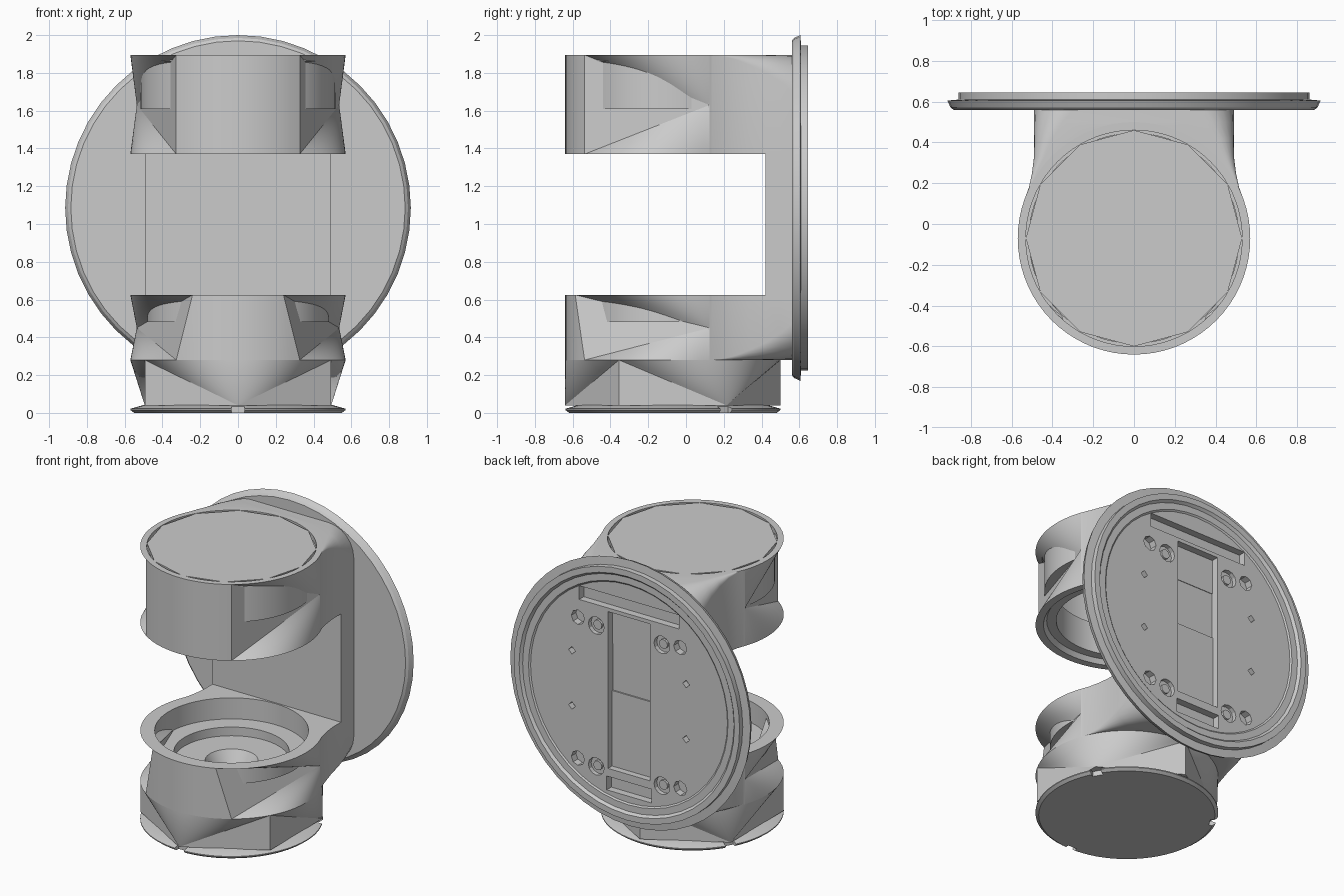
import bpy, bmesh
from math import sin, cos, pi, radians
from mathutils import Matrix, Vector

if "Cube" in bpy.data.objects:
    bpy.data.objects.remove(bpy.data.objects["Cube"], do_unlink=True)

AXIS_Y = -0.07      # centre of the drums
R = 0.57            # drum radius
STEP = 5            # degrees per drum segment
DISC_Z = 1.085      # centre of the mounting disc

grey = bpy.data.materials.new("light_grey")
grey.use_nodes = True
grey.diffuse_color = (0.6, 0.6, 0.6, 1)
grey.node_tree.nodes["Principled BSDF"].inputs["Base Color"].default_value = (0.6, 0.6, 0.6, 1)


def finish(bm, name, smooth=True):
    bmesh.ops.recalc_face_normals(bm, faces=bm.faces)
    mesh = bpy.data.meshes.new(name)
    bm.to_mesh(mesh)
    bm.free()
    obj = bpy.data.objects.new(name, mesh)
    bpy.context.collection.objects.link(obj)
    mesh.materials.append(grey)
    bpy.ops.object.select_all(action='DESELECT')
    obj.select_set(True)
    bpy.context.view_layer.objects.active = obj
    if smooth:
        bpy.ops.object.shade_smooth_by_angle(angle=radians(25))
    return obj


def ring(bm, r, z, step=STEP):
    return [bm.verts.new((r * cos(radians(d)), AXIS_Y + r * sin(radians(d)), z))
            for d in range(0, 360, step)]


def bridge(bm, a, b):
    n = len(a)
    for i in range(n):
        j = (i + 1) % n
        bm.faces.new((a[i], a[j], b[j], b[i]))


def lathe(bm, profile, step=STEP):
    rings = [ring(bm, r, z, step) for r, z in profile]
    for a, b in zip(rings, rings[1:]):
        bridge(bm, a, b)
    bm.faces.new(rings[0])
    bm.faces.new(rings[-1])


def box(bm, lo, hi):
    lo, hi = Vector(lo), Vector(hi)
    size = Matrix.Diagonal((*(hi - lo), 1))
    return bmesh.ops.create_cube(bm, size=1, matrix=Matrix.Translation((lo + hi) / 2) @ size)


def cut(obj, cutter):
    cutter.hide_render = True
    mod = obj.modifiers.new("cut", 'BOOLEAN')
    mod.operation, mod.solver, mod.object = 'DIFFERENCE', 'EXACT', cutter
    bpy.ops.object.select_all(action='DESELECT')
    obj.select_set(True)
    bpy.context.view_layer.objects.active = obj
    bpy.ops.object.modifier_apply(modifier=mod.name)
    bpy.data.objects.remove(cutter, do_unlink=True)


def drum(name, z0, z1, apex_z, low_cut, high_cut, inner, through):
    """Hollow drum whose sides are pinched to one point left and right."""
    bm = bmesh.new()
    lo, hi = ring(bm, R, z0), ring(bm, R, z1)
    end = 20

    def pick(verts, d):
        return verts[(d % 360) // STEP]

    for d in [*range(end, 180 - end, STEP), *range(-180 - high_cut, high_cut, STEP)]:
        bm.faces.new((pick(lo, d), pick(lo, d + STEP), pick(hi, d + STEP), pick(hi, d)))
    for mirror in (False, True):
        def at(verts, d):
            return pick(verts, 180 - d if mirror else d)
        side = -1 if mirror else 1
        apex = bm.verts.new((side * R * cos(radians(end)), AXIS_Y + R * sin(radians(end)), apex_z))
        for verts, start in ((lo, low_cut), (hi, high_cut)):
            for d in range(start, end, STEP):
                bm.faces.new((at(verts, d), at(verts, d + STEP), apex))
            # close the seam behind the pinch point
        bm.faces.new((at(lo, end), at(hi, end), apex))
        bm.faces.new((at(hi, high_cut), at(lo, low_cut), apex))
        for d in range(high_cut, low_cut, STEP):
            bm.faces.new((at(hi, high_cut), at(lo, d), at(lo, d + STEP)))
    last = hi
    for r, z in inner:
        new = ring(bm, r, z)
        bridge(bm, last, new)
        last = new
    if through:
        bridge(bm, last, lo)
    else:
        bm.faces.new(last)
        bm.faces.new(lo)
    return finish(bm, name)


# upper head and its faceted lid
drum("upper_head", 1.37, 1.895, 1.63, -55, -55,
     [(0.53, 1.895), (0.53, 1.86), (0.515, 1.86), (0.515, 1.61), (0.44, 1.61),
      (0.44, 1.40), (0.5, 1.40), (0.52, 1.37)], True)
bm = bmesh.new()
lathe(bm, [(0.53, 1.86), (0.53, 1.893)], 30)
finish(bm, "head_lid", False)

# lower cup with stepped seat
drum("lower_cup", 0.28, 0.625, 0.45, -55, -65,
     [(0.48, 0.625), (0.48, 0.48), (0.36, 0.48), (0.36, 0.42),
      (0.165, 0.42), (0.12, 0.34)], False)

# faceted base: round at the top, six corners at the bottom
bm = bmesh.new()
top, bottom = ring(bm, R, 0.28), ring(bm, R, 0.04, 60)
bottom = {d: bm.verts.new((R * cos(radians(d)), AXIS_Y + R * sin(radians(d)), 0.04))
          for d in range(30, 390, 60)}
bmesh.ops.delete(bm, geom=[v for v in bm.verts[:] if not v.link_faces
                           and v not in top and v not in bottom.values()], context='VERTS')


def base_top(d):
    return top[(d % 360) // STEP]


def base_low(d):
    return bottom[d % 360]


for n in (30, 150, 270):
    for d in range(n - 60, n + 60, STEP):
        bm.faces.new((base_top(d), base_top(d + STEP), base_low(n)))
    bm.faces.new((base_top(n + 60), base_low(n), base_low(n + 60)))
    bm.faces.new((base_top(n + 60), base_low(n + 60), base_low(n + 120)))
bm.faces.new(top)
bm.faces.new([bottom[d] for d in sorted(bottom)])
finish(bm, "base_body")

# bottom flange with three notches
bm = bmesh.new()
lathe(bm, [(0.55, 0), (R, 0.015), (R, 0.022), (0.5, 0.042)])
flange = finish(bm, "base_flange")
bm = bmesh.new()
for n in (30, 150, 270):
    made = box(bm, (0.525, -0.035, -0.05), (0.65, 0.035, 0.1))
    bmesh.ops.transform(bm, verts=made["verts"],
                        matrix=Matrix.Translation((0, AXIS_Y, 0)) @ Matrix.Rotation(radians(n), 4, 'Z'))
cut(flange, finish(bm, "notch_cutter", False))


# arms joining the drums to the disc, their outer corners rounding off
def arm(name, z_inner, z_outer):
    bm = bmesh.new()
    sign = 1 if z_outer > z_inner else -1
    last = None
    for y, w, r in ((0.12, 0.537, 0.002), (0.18, 0.515, 0.005), (0.25, 0.5, 0.02), (0.33, 0.49, 0.05),
                    (0.42, 0.49, 0.09), (0.5, 0.49, 0.14), (0.57, 0.49, 0.2)):
        half = [(w, z_inner)]
        for i in range(7):
            a = i * pi / 12
            half.append((w - r + r * cos(a), z_outer - sign * r * (1 - sin(a))))
        outline = half + [(-x, z) for x, z in reversed(half)]
        new = [bm.verts.new((x, y, z)) for x, z in outline]
        if last:
            bridge(bm, last, new)
        else:
            bm.faces.new(new)
        last = new
    bm.faces.new(last)
    obj = finish(bm, name)
    bm = bmesh.new()
    lathe(bm, [(0.535, z_inner - 0.6), (0.535, z_inner + 0.6)])
    cut(obj, finish(bm, "bore_cutter", False))


arm("upper_arm", 1.37, 1.895)
arm("lower_arm", 0.625, 0.28)

# upright column
bm = bmesh.new()
box(bm, (-0.49, 0.42, 0.6), (0.49, 0.565, 1.4))
finish(bm, "column", False)

# mounting disc, turned around the y axis
bm = bmesh.new()
last = None
for r, y in ((0.885, 0.56), (0.9, 0.572), (0.915, 0.605), (0.86, 0.61), (0.86, 0.645),
             (0.82, 0.645), (0.805, 0.628), (0.76, 0.628), (0.75, 0.62)):
    new = [bm.verts.new((r * cos(i * pi / 24), y, DISC_Z + r * sin(i * pi / 24))) for i in range(48)]
    if last:
        bridge(bm, last, new)
    else:
        bm.faces.new(new)
    last = new
bm.faces.new(last)
disc = finish(bm, "mounting_disc")


def peg(bm, x, z, r, sides, depth):
    place = Matrix.Translation((x, 0.7 - depth / 2, z)) @ Matrix.Rotation(pi / 2, 4, 'X')
    bmesh.ops.create_cone(bm, cap_ends=True, segments=sides, radius1=r, radius2=r,
                          depth=depth, matrix=place)


# slots, screw holes and small square sockets in the back of the disc
bm = bmesh.new()
box(bm, (-0.38, 0.567, 1.635), (0.38, 0.7, 1.73))
box(bm, (-0.17, 0.567, 0.38), (0.17, 0.7, 0.475))
for x in (-1, 1):
    for z in (1.51, 0.54):
        peg(bm, x * 0.39, z, 0.05, 8, 0.133)
        peg(bm, x * 0.25, z - 0.02, 0.06, 12, 0.11)
    for z in (1.27, 0.89):
        peg(bm, x * 0.435, z, 0.026, 4, 0.12)
cut(disc, finish(bm, "hole_cutter", False))
for low, high, y in ((1.05, 1.61, 0.566), (0.53, 1.055, 0.576)):
    bm = bmesh.new()
    box(bm, (-0.16, y, low), (0.16, 0.7, high))
    cut(disc, finish(bm, "recess_cutter", False))

# screw heads in the inner holes
bm = bmesh.new()
for x in (-0.25, 0.25):
    for z in (1.49, 0.52):
        place = Matrix.Translation((x, 0.595, z)) @ Matrix.Rotation(pi / 2, 4, 'X')
        bmesh.ops.create_cone(bm, cap_ends=True, segments=12, radius1=0.032, radius2=0.032,
                              depth=0.02, matrix=place)
finish(bm, "screw_heads", False)
